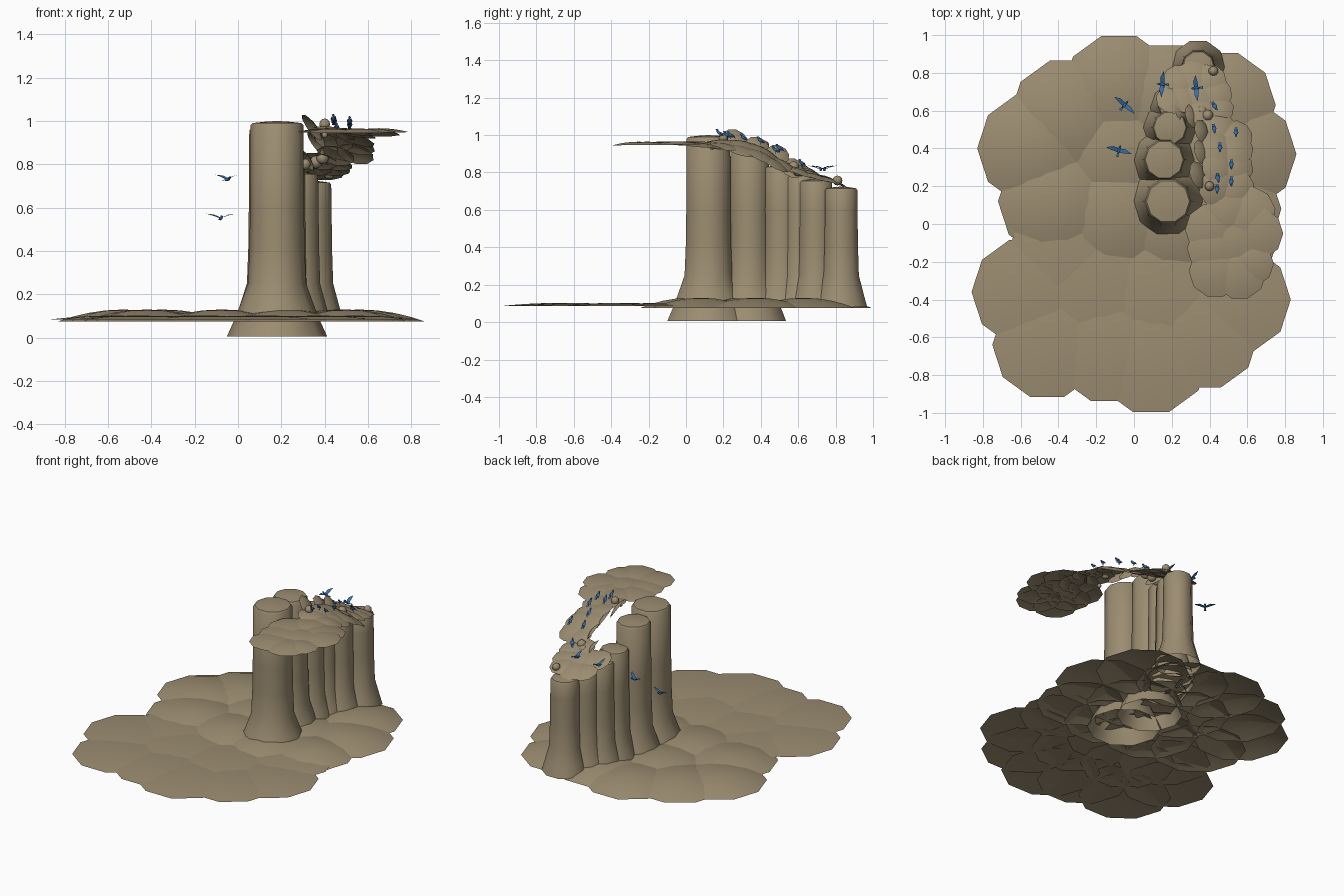
import bpy, bmesh, math
from mathutils import Vector, Matrix

if "Cube" in bpy.data.objects:
    bpy.data.objects.remove(bpy.data.objects["Cube"])


def material(name, col):
    m = bpy.data.materials.new(name)
    m.diffuse_color = (*col, 1)
    m.use_nodes = True
    m.node_tree.nodes["Principled BSDF"].inputs["Base Color"].default_value = m.diffuse_color
    return m


STONE = material("tan_stone", (0.33, 0.265, 0.165))
BLUE = material("bird_blue", (0.04, 0.17, 0.42))


def finish(name, bm, mat, smooth=True, angle=40):
    me = bpy.data.meshes.new(name)
    bm.to_mesh(me)
    bm.free()
    me.materials.append(mat)
    ob = bpy.data.objects.new(name, me)
    bpy.context.collection.objects.link(ob)
    if smooth:
        bpy.ops.object.select_all(action='DESELECT')
        ob.select_set(True)
        bpy.context.view_layer.objects.active = ob
        bpy.ops.object.shade_smooth_by_angle(angle=math.radians(angle))
    return ob


def lathe(bm, profile, mat=Matrix(), sides=10):
    """Revolve (radius, z) points upward; the last point closes to the axis."""
    rings = []
    for r, z in profile[:-1]:
        rings.append([bm.verts.new(mat @ Vector((r * math.cos(a), r * math.sin(a), z)))
                      for a in (2 * math.pi * i / sides for i in range(sides))])
    tip = bm.verts.new(mat @ Vector((0, 0, profile[-1][1])))
    for lo, hi in zip(rings, rings[1:]):
        for i in range(sides):
            j = (i + 1) % sides
            bm.faces.new((lo[i], lo[j], hi[j], hi[i]))
    for i in range(sides):
        bm.faces.new((rings[-1][i], rings[-1][(i + 1) % sides], tip))


def dome(bm, r, h, mat):
    """Open shallow shell."""
    lathe(bm, [(r * t, h * (1 - t * t)) for t in (1, 0.8, 0.55, 0.28, 0)], mat)


def lerp_table(table, v):
    if v <= table[0][0]:
        return table[0][1]
    for (a, fa), (b, fb) in zip(table, table[1:]):
        if v <= b:
            return fa + (fb - fa) * (v - a) / (b - a)
    return table[-1][1]


# Ground: overlapping shallow shells (x, y, radius), thicker at the back
ground = [(-.08, .71, .30), (-.35, .57, .31), (-.53, .40, .30), (-.42, .12, .30),
          (.56, .37, .30), (.46, .63, .29), (.17, .67, .29), (-.07, .38, .30),
          (-.08, .06, .30), (.25, .30, .30), (.22, .02, .28), (.50, .08, .28),
          (-.57, -.36, .29), (-.46, -.64, .29), (-.14, -.66, .29), (.09, -.70, .31),
          (.37, -.59, .29), (.54, -.40, .29), (.48, -.12, .27), (-.22, -.32, .30),
          (.14, -.36, .30), (-.38, -.16, .29)]
bm = bmesh.new()
for x, y, r in ground:
    back = y > 0
    dome(bm, r, .055 if back else .017, Matrix.Translation((x, y, .075 if back else .085)))
finish("ground_shelf", bm, STONE)

# Pillars: (x, y, radius, top, bottom) with flared feet, open below
pillars = [(.18, .12, .122, .99, .005), (.16, .34, .108, .965, .005), (.19, .51, .092, .83, .08),
           (.22, .615, .09, .78, .08), (.28, .695, .09, .755, .08), (.34, .83, .09, .715, .08)]
for n, (x, y, r, top, bot) in enumerate(pillars, 1):
    flare = [(1.9, .005), (1.62, .08), (1.4, .15), (1.1, .25), (1.04, .42), (1.02, .6)]
    prof = [(r * k, z) for k, z in flare if z >= bot]
    prof += [(r, top - .01), (r * .93, top), (r * .5, top + .006), (0, top + .01)]
    bm = bmesh.new()
    lathe(bm, prof, Matrix.Translation((x, y, 0)))
    finish(f"pillar_{n}", bm, STONE)

# Upper walkway: shells laid along a surface that slopes and banks
SLOPE = [(-.4, .945), (.12, .95), (.25, .945), (.38, .915), (.55, .815), (.65, .78), (.9, .715)]
BANK = [(0, 0), (.15, .12), (.3, .3), (.5, .25), (.65, .1), (.8, 0)]


def surf(x, y):
    return lerp_table(SLOPE, y) - (x - .48) * lerp_table(BANK, y)


def lay(x, y):
    e = .05
    n = Vector(((surf(x - e, y) - surf(x + e, y)) / (2 * e),
                (surf(x, y - e) - surf(x, y + e)) / (2 * e), 1))
    return Matrix.Translation((x, y, surf(x, y))) @ n.to_track_quat('Z', 'Y').to_matrix().to_4x4()


walk = [(.41, -.03, .14), (.43, -.25, .14), (.56, -.26, .14), (.42, -.13, .14), (.62, -.21, .12),
        (.65, -.05, .14), (.61, .06, .14), (.54, -.09, .14), (.50, .06, .13),
        (.54, .19, .10), (.44, .19, .10), (.54, .30, .095), (.45, .30, .095), (.54, .40, .095),
        (.44, .41, .095), (.54, .47, .09), (.45, .52, .09), (.45, .61, .08), (.37, .60, .09),
        (.43, .69, .09), (.34, .68, .10), (.26, .67, .09), (.20, .66, .085), (.31, .77, .10),
        (.40, .76, .09), (.24, .76, .09)]
bm = bmesh.new()
for x, y, r in walk:
    dome(bm, r, .018, lay(x, y))
finish("upper_walkway", bm, STONE)

# Steep slabs along the inner edge of the walkway (x, y, z, radius)
bm = bmesh.new()
for x, y, z, r in [(.34, .26, .97, .075), (.36, .38, .935, .07), (.36, .49, .895, .065),
                   (.31, .57, .825, .065), (.25, .60, .80, .06)]:
    q = Vector((.75, .25, .55)).to_track_quat('Z', 'Y').to_matrix().to_4x4()
    dome(bm, r, .018, Matrix.Translation((x, y, z)) @ q)
finish("edge_slabs", bm, STONE)

# Loose round stones
bm = bmesh.new()
for x, y, z, r in [(.42, .81, .757, .026), (.40, .20, .985, .026), (.39, .575, .83, .03),
                   (.36, .60, .81, .03), (.40, .14, .935, .014), (.31, .59, .80, .026)]:
    bmesh.ops.create_uvsphere(bm, u_segments=10, v_segments=6, radius=r,
                              matrix=Matrix.Translation((x, y, z)))
finish("round_stones", bm, STONE)


def bird(name, loc, heading, flying, size=1):
    """Bird facing +y before turning: body, head, beak, tail and mirrored wings."""
    bm = bmesh.new()

    def ball(c, s):
        bmesh.ops.create_uvsphere(bm, u_segments=8, v_segments=6, radius=1,
                                  matrix=Matrix.Translation(c) @ Matrix.Diagonal((*s, 1)))

    def sheet(*pts):
        bm.faces.new([bm.verts.new(p) for p in pts])

    ball((0, 0, 0), (.0075, .02, .008))
    ball((0, .02, .006), (.006, .007, .006))
    bmesh.ops.create_cone(bm, segments=6, radius1=.0025, radius2=0, depth=.008, cap_ends=True,
                          matrix=Matrix.Translation((0, .029, .006)) @ Matrix.Rotation(-math.pi / 2, 4, 'X'))
    sheet((-.003, -.015, 0), (.003, -.015, 0), (.008, -.036, .001), (-.008, -.036, .001))
    for s in (-1, 1):
        if flying:
            sheet((s * .005, .012, .004), (s * .035, .016, .016), (s * .037, -.006, .015), (s * .005, -.01, .004))
            sheet((s * .035, .016, .016), (s * .07, .002, .022), (s * .037, -.006, .015))
        else:
            sheet((s * .007, .012, .006), (s * .013, -.004, .002), (s * .006, -.03, 0), (s * .003, -.012, .009))
    tilt = Matrix.Rotation(.15 if flying else .6, 4, 'X')
    bm.transform(tilt)
    if not flying:
        for s in (-.004, .004):
            bmesh.ops.create_cone(bm, segments=4, radius1=.0012, radius2=.0012, depth=.014, cap_ends=True,
                                  matrix=Matrix.Translation((s, 0, -.013)))
    bm.transform(Matrix.Translation(loc) @ Matrix.Rotation(heading, 4, 'Z') @ Matrix.Scale(size, 4))
    finish(name, bm, BLUE, angle=50)


# Birds on the wing and birds on the walkway (x, y, z, heading in degrees)
for n, (x, y, z, a) in enumerate([(-.05, .63, .73, -40), (-.08, .39, .55, -15),
                                  (.15, .74, .815, 85), (.33, .72, .815, 95)], 1):
    bird(f"flying_bird_{n}", (x, y, z), math.radians(a), True)
for n, (x, y, z, a) in enumerate([(.43, .62, .85, 30), (.425, .50, .93, 10), (.54, .48, .92, 0),
                                  (.455, .40, .97, 0), (.515, .31, .985, 0), (.445, .24, 1.0, 10),
                                  (.44, .18, 1.01, 0), (.515, .22, 1.0, 0)], 1):
    bird(f"perched_bird_{n}", (x, y, z), math.radians(a + 180), False)
